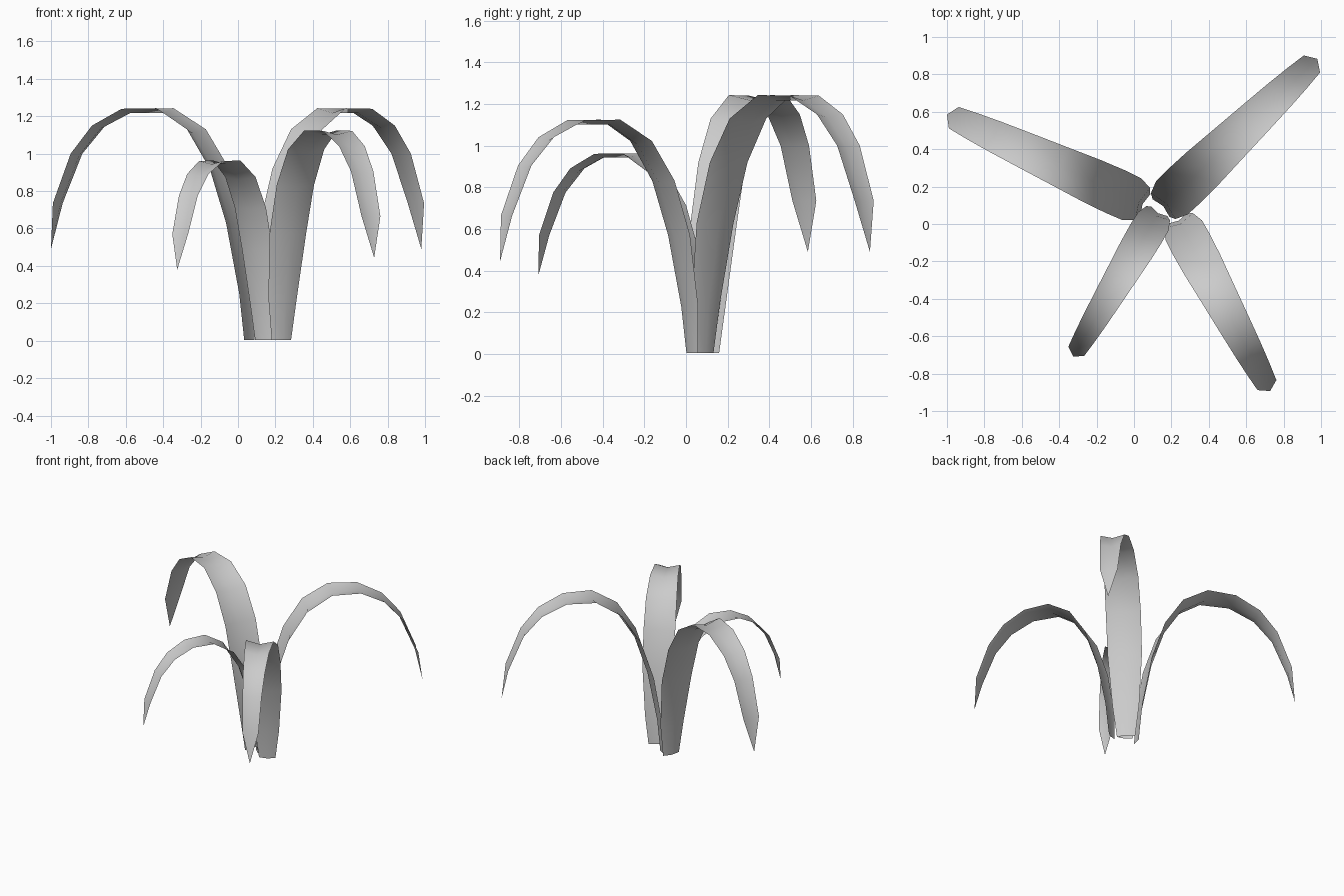
import bpy, bmesh, math
from mathutils import Vector

cube = bpy.data.objects.get("Cube")
if cube:
    bpy.data.objects.remove(cube, do_unlink=True)

# Single matte grey
grey = bpy.data.materials.new("leaf_grey")
grey.use_nodes = True
colour = (0.6, 0.6, 0.6, 1)
grey.diffuse_color = colour
bsdf = next(n for n in grey.node_tree.nodes if n.type == 'BSDF_PRINCIPLED')
bsdf.inputs["Base Color"].default_value = colour

# Arching leaf profile: distance outward, height, width
PROFILE = [(0, 0.005, .13), (.015, .25, .19), (.08, .63, .245), (.175, .92, .25),
           (.31, 1.13, .243), (.495, 1.243, .22), (.705, 1.24, .195), (.885, 1.15, .172),
           (1.015, 1.0, .15), (1.125, .735, .126), (1.165, .49, 0)]
CREASE = 0.12   # channel depth relative to width


def make_leaf(name, base, tip, scale):
    base, tip = Vector((*base, 0)), Vector((*tip, 0))
    out = (tip - base).normalized()
    up = Vector((0, 0, 1))
    side = up.cross(out)
    stretch = (tip - base).length / PROFILE[-1][0]
    centres = [base + out * s * stretch + up * z * scale for s, z, w in PROFILE]

    bm = bmesh.new()
    rows = []
    for i, (c, (s, z, w)) in enumerate(zip(centres, PROFILE)):
        if w == 0:
            rows.append([bm.verts.new(c)] * 3)
            continue
        # midrib sinks toward the inside of the arch
        tangent = (centres[i + 1] - centres[max(i - 1, 0)]).normalized()
        inward = side.cross(tangent) if i else out
        half = side * w * scale / 2
        mid = c + inward * w * scale * CREASE
        rows.append([bm.verts.new(p) for p in (c + half, mid, c - half)])

    for a, b in zip(rows, rows[1:]):
        for j in range(2):
            corners = [a[j], a[j + 1], b[j + 1], b[j]]
            bm.faces.new(list(dict.fromkeys(corners)))
    bm.normal_update()
    # upper side of the arch faces outward
    crest = max(bm.faces, key=lambda f: f.calc_center_median().z)
    if crest.normal.z < 0:
        bmesh.ops.reverse_faces(bm, faces=bm.faces[:])
    for f in bm.faces:
        f.smooth = True

    mesh = bpy.data.meshes.new(name)
    bm.to_mesh(mesh)
    bm.free()
    mesh.materials.append(grey)
    obj = bpy.data.objects.new(name, mesh)
    bpy.context.collection.objects.link(obj)


# Four leaves, from tallest to shortest
make_leaf("back_right_leaf", (.06, .1), (-1.0, .585), 1.0)
make_leaf("back_left_leaf", (.145, .085), (.98, .883), 1.0)
make_leaf("front_left_leaf", (.232, .03), (.728, -.893), .905)
make_leaf("front_right_leaf", (.135, .068), (-.325, -.708), .775)
